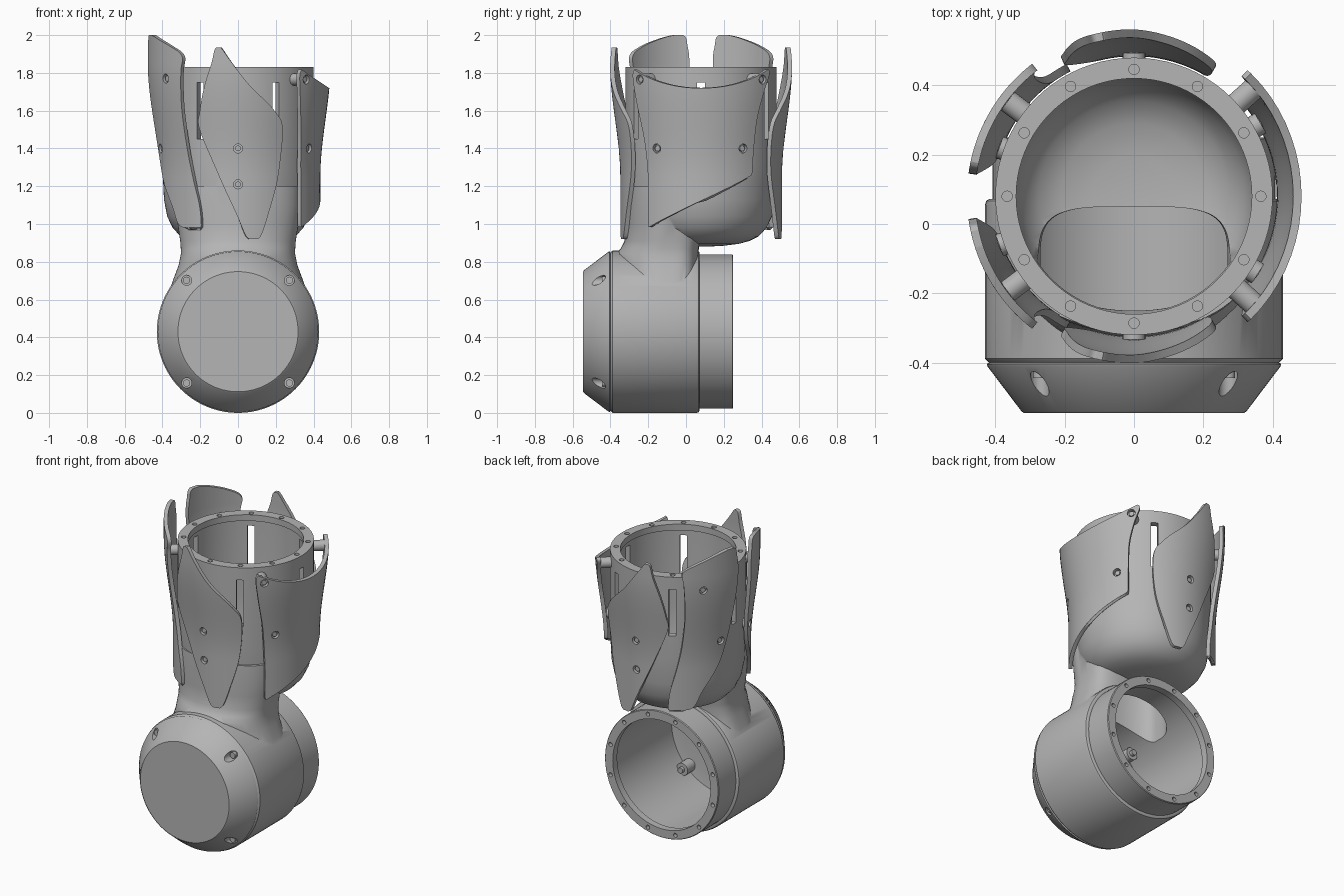
import bpy, bmesh
from math import sin, cos, pi, radians, copysign
from mathutils import Vector, Matrix

if "Cube" in bpy.data.objects:
    bpy.data.objects.remove(bpy.data.objects["Cube"])

grey = bpy.data.materials.new("machined grey")
grey.use_nodes = True
grey.diffuse_color = (0.46, 0.46, 0.46, 1)
grey.node_tree.nodes["Principled BSDF"].inputs["Base Color"].default_value = grey.diffuse_color

CY = 0.08   # y of the upright tube axis
CZ = 0.43   # z of the lower housing axis


def finish(bm, name):
    bmesh.ops.recalc_face_normals(bm, faces=bm.faces)
    me = bpy.data.meshes.new(name)
    bm.to_mesh(me)
    bm.free()
    me.materials.append(grey)
    ob = bpy.data.objects.new(name, me)
    bpy.context.scene.collection.objects.link(ob)
    return ob


def smooth(ob, angle=32):
    for p in ob.data.polygons:
        p.use_smooth = True
    ob.data.set_sharp_from_angle(angle=radians(angle))


def loft(name, rings):
    bm = bmesh.new()
    loops = [[bm.verts.new(p) for p in ring] for ring in rings]
    n = len(loops[0])
    for a, b in zip(loops, loops[1:]):
        for i in range(n):
            bm.faces.new((a[i], a[(i + 1) % n], b[(i + 1) % n], b[i]))
    bm.faces.new(loops[0])
    bm.faces.new(loops[-1])
    return finish(bm, name)


def circle(n=80):
    return [(cos(2 * pi * i / n), sin(2 * pi * i / n)) for i in range(n)]


def tube_loft(name, profile):
    return loft(name, [[(r * c, CY + r * s, z) for c, s in circle()] for z, r in profile])


def housing_loft(name, profile):
    return loft(name, [[(r * c, y, CZ + r * s) for c, s in circle(96)] for y, r in profile])


def neck_loft(name, sections):
    # Rounded at the front, squared off at the back
    mid, rings = -0.125, []
    for z, rx, front, back in sections:
        ring = []
        for c, s in circle(64):
            e = 0.5 if s > 0 else 1
            ry = back - mid if s > 0 else mid - front
            ring.append((rx * copysign(abs(c) ** e, c), mid + ry * copysign(abs(s) ** e, s), z))
        rings.append(ring)
    return loft(name, rings)


def add_cyl(bm, p0, p1, r, n=20):
    p0, p1 = Vector(p0), Vector(p1)
    d = p1 - p0
    m = Matrix.Translation((p0 + p1) / 2) @ d.to_track_quat('Z', 'Y').to_matrix().to_4x4()
    bmesh.ops.create_cone(bm, cap_ends=True, segments=n, radius1=r, radius2=r, depth=d.length, matrix=m)


def apply_mod(ob, kind, **settings):
    mod = ob.modifiers.new(kind.title(), kind)
    for k, v in settings.items():
        setattr(mod, k, v)
    bpy.context.view_layer.objects.active = ob
    bpy.ops.object.modifier_apply(modifier=mod.name)


def boolean(ob, other, op='DIFFERENCE'):
    apply_mod(ob, 'BOOLEAN', object=other, operation=op, solver='EXACT')
    bpy.data.objects.remove(other)


def on_tube(r, deg, z):
    return Vector((r * cos(radians(deg)), CY + r * sin(radians(deg)), z))


# Hollow body: upright tube with rounded bottom, neck and lower housing
body = tube_loft("joint_body", [(0.88, 0.03), (0.885, 0.12), (0.895, 0.2), (0.91, 0.255), (0.935, 0.305),
                                (0.98, 0.346), (1.04, 0.375), (1.13, 0.392), (1.3, 0.4), (1.83, 0.4)])
boolean(body, neck_loft("neck", [
    (0.45, 0.40, -0.38, 0.06), (0.6, 0.38, -0.38, 0.06), (0.7, 0.345, -0.38, 0.06), (0.78, 0.315, -0.38, 0.062),
    (0.84, 0.303, -0.375, 0.065), (0.87, 0.303, -0.345, 0.068), (0.91, 0.306, -0.325, 0.075),
    (1.0, 0.32, -0.318, 0.08), (1.1, 0.33, -0.316, 0.08), (1.2, 0.33, -0.31, 0.08)]), 'UNION')
boolean(body, housing_loft("housing", [
    (-0.545, 0.318), (-0.54, 0.325), (-0.412, 0.422), (-0.404, 0.425), (-0.40, 0.418), (-0.394, 0.425),
    (-0.388, 0.43), (0.055, 0.43), (0.067, 0.426), (0.072, 0.418), (0.0725, 0.408), (0.245, 0.408),
    (0.25, 0.404)]), 'UNION')
boolean(body, tube_loft("tube_bore", [(0.93, 0.03), (0.935, 0.12), (0.95, 0.21), (0.985, 0.275), (1.04, 0.32),
                                      (1.13, 0.345), (1.3, 0.358), (1.785, 0.36), (1.79, 0.34), (1.9, 0.34)]))
boolean(body, neck_loft("neck_bore", [(0.6, 0.27, -0.25, 0.05), (0.94, 0.27, -0.25, 0.05),
                                      (1.1, 0.28, -0.25, 0.06)]))
boolean(body, housing_loft("housing_bore", [(-0.39, 0.3), (-0.38, 0.37), (0.2, 0.37), (0.205, 0.35), (0.3, 0.35)]))

# Slots, bolt circles and cap screw holes cut from the body
bm = bmesh.new()
for k in range(6):
    m = Matrix.Translation(on_tube(0.38, 60 * k, 1.6)) @ Matrix.Rotation(radians(60 * k), 4, 'Z')
    bmesh.ops.create_cube(bm, size=1, matrix=m @ Matrix.Diagonal((0.14, 0.042, 0.3, 1)))
for k in range(12):
    p = on_tube(0.366, 30 * k, 1.83)
    add_cyl(bm, p - Vector((0, 0, 0.03)), p + Vector((0, 0, 0.03)), 0.015, 16)
    a = radians(30 * k + 15)
    x, z = 0.379 * cos(a), CZ + 0.379 * sin(a)
    add_cyl(bm, (x, 0.225, z), (x, 0.3, z), 0.013, 16)
corners = [(sx, sz) for sx in (-1, 1) for sz in (-1, 1)]
for sx, sz in corners:
    x, z = 0.272 * sx, CZ + 0.272 * sz
    add_cyl(bm, (x, -0.6, z), (x, -0.425, z), 0.027)
boolean(body, finish(bm, "detail_cutter"))
smooth(body)

# Cap screws and the bosses behind them
bm = bmesh.new()
for sx, sz in corners:
    x, z = 0.272 * sx, CZ + 0.272 * sz
    add_cyl(bm, (x, -0.42, z), (x, -0.445, z), 0.019)
    add_cyl(bm, (x * 0.9, -0.4, CZ + 0.245 * sz), (x * 0.9, -0.31, CZ + 0.245 * sz), 0.04)
    add_cyl(bm, (x * 0.9, -0.31, CZ + 0.245 * sz), (x * 0.9, -0.29, CZ + 0.245 * sz), 0.018)
smooth(finish(bm, "cap_screws"))


def shell_radius(z):
    t = min(max((z - 1.25) / 0.6, 0), 1)
    return 0.416 + 0.054 * t * t * (3 - 2 * t)


def curve_rows(rows, steps=6):
    # Smooth interpolation through the row values
    out = []
    for i in range(len(rows) - 1):
        p = [Vector(rows[min(max(j, 0), len(rows) - 1)]) for j in range(i - 1, i + 3)]
        for s in range(steps):
            t = s / steps
            out.append(0.5 * (2 * p[1] + (p[2] - p[0]) * t + (2 * p[0] - 5 * p[1] + 4 * p[2] - p[3]) * t * t
                              + (3 * p[1] - p[0] - 3 * p[2] + p[3]) * t ** 3))
    return out + [Vector(rows[-1])]


def panel(name, rows, base, side, screws, extra=0.0, warp=lambda a, z: z):
    # Each row is height, first angle, last angle, measured from the base angle
    bm = bmesh.new()
    grid, cols = [], 18
    for z, a, b in curve_rows(rows):
        line = []
        for i in range(cols + 1):
            ang = a + (b - a) * i / cols
            h = warp(ang, z)
            line.append(bm.verts.new(on_tube(shell_radius(h) + extra, base + side * ang, h)))
        grid.append(line)
    for lo, hi in zip(grid, grid[1:]):
        for i in range(cols):
            bm.faces.new((lo[i], lo[i + 1], hi[i + 1], hi[i]))
    ob = finish(bm, name)
    apply_mod(ob, 'SOLIDIFY', thickness=0.024, offset=0)
    holes, posts = bmesh.new(), bmesh.new()
    for ang, z in screws:
        r, deg = shell_radius(z) + extra, base + side * ang
        add_cyl(holes, on_tube(r - 0.05, deg, z), on_tube(r + 0.05, deg, z), 0.024)
        add_cyl(posts, on_tube(0.37, deg, z), on_tube(r - 0.011, deg, z), 0.033)
        add_cyl(posts, on_tube(r - 0.02, deg, z), on_tube(r + 0.003, deg, z), 0.015)
    boolean(ob, finish(holes, "screw_holes"))
    smooth(ob, 40)
    smooth(finish(posts, name + "_standoffs"))


# Leaf shaped panels front and back
leaf = [(0.92, 8, 14), (0.945, 5, 17), (1.05, -1, 22), (1.26, -14, 30), (1.5, -27, 32), (1.6, -26, 25),
        (1.73, -22, 8), (1.85, -17, -3.5), (1.92, -15, -9.5), (1.935, -13.5, -11)]
for name, base, side in (("front_panel", 270, 1), ("back_panel", 90, -1)):
    panel(name, leaf, base, side, [(0, 1.4), (0, 1.21)])

# Tall panels on the -x side
tall = [(0.98, 24, 32), (0.995, 13, 33), (1.1, 5, 31.5), (1.25, -9, 26), (1.4, -16, 22), (1.6, -20, 20),
        (1.8, -22, 21), (1.89, -22, 22), (1.94, -21, 12), (1.985, -20, -4), (2.0, -18, -12)]
for name, base, side in (("right_front_panel", 210, 1), ("right_back_panel", 150, -1)):
    panel(name, tall, base, side, [(7, 1.77), (-10, 1.4)])


# Wide wrapped panel on the +x side with a dipped top and a slanted bottom
def wide_warp(ang, z):
    v = (z - 0.985) / 0.835
    return z + (1 - v) * 0.28 * (ang + 40) / 79 - 0.1 * v * v * max(0, 1 - (ang / 47) ** 2)


wide = [(0.985, -38, 37), (1.0, -40, 38.5), (1.2, -40, 39), (1.45, -42, 40), (1.65, -46, 44),
        (1.78, -48, 48), (1.82, -46.5, 46.5)]
panel("left_panel", wide, 0, 1, [(-42, 1.765), (42, 1.765), (-32, 1.4), (30, 1.4)], 0.008, wide_warp)
